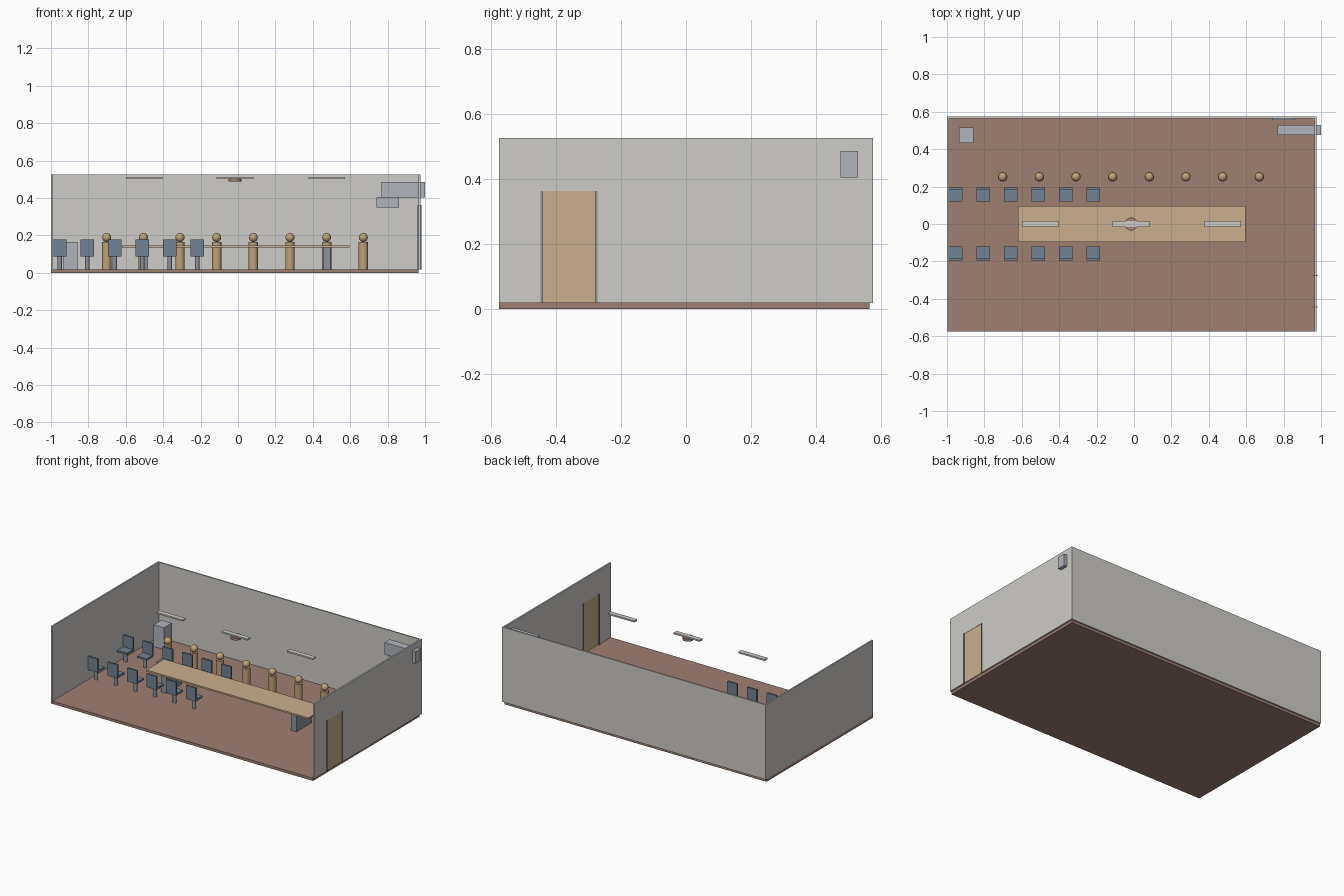
import bpy, math

if "Cube" in bpy.data.objects:
    bpy.data.objects.remove(bpy.data.objects["Cube"])


def material(name, srgb):
    m = bpy.data.materials.new(name)
    lin = [c / 12.92 if c <= 0.04045 else ((c + 0.055) / 1.055) ** 2.4 for c in srgb]
    m.diffuse_color = (*lin, 1)
    m.use_nodes = True
    m.node_tree.nodes["Principled BSDF"].inputs["Base Color"].default_value = m.diffuse_color
    return m


WALL = material("wall_grey", (0.81, 0.80, 0.78))
FLOOR = material("floor_brown", (0.62, 0.50, 0.45))
WOOD = material("light_wood", (0.79, 0.69, 0.56))
TAN = material("figure_tan", (0.75, 0.64, 0.48))
CHAIR = material("chair_blue", (0.45, 0.51, 0.58))
METAL = material("metal_grey", (0.55, 0.58, 0.61))
CABINET = material("cabinet_grey", (0.69, 0.71, 0.74))


def finish(name, mat):
    o = bpy.context.object
    o.name = name
    o.data.materials.append(mat)
    return o


def box(name, mat, x0, x1, y0, y1, z0, z1):
    bpy.ops.mesh.primitive_cube_add(
        size=1, location=((x0 + x1) / 2, (y0 + y1) / 2, (z0 + z1) / 2))
    o = finish(name, mat)
    o.scale = (x1 - x0, y1 - y0, z1 - z0)
    bpy.ops.object.transform_apply(location=False, rotation=False, scale=True)
    return o


def cylinder(name, mat, x, y, z0, z1, r, sides=24):
    bpy.ops.mesh.primitive_cylinder_add(
        vertices=sides, radius=r, depth=z1 - z0, location=(x, y, (z0 + z1) / 2))
    o = finish(name, mat)
    bpy.ops.object.shade_smooth_by_angle(angle=math.radians(40))
    return o


# Floor and walls (front side left open)
F, TOP = 0.018, 0.525
box("floor", FLOOR, -1, 0.965, -0.575, 0.565, 0, F)
box("left_wall", WALL, -1, -0.99, -0.575, 0.565, F, TOP)
box("back_wall", WALL, -1, 0.976, 0.565, 0.575, F, TOP)

# Right wall, split around the doorway
D0, D1, DTOP = -0.444, -0.276, 0.362
box("right_wall_front", WALL, 0.965, 0.976, -0.575, D0, F, TOP)
box("right_wall_back", WALL, 0.965, 0.976, D1, 0.565, F, TOP)
box("right_wall_lintel", WALL, 0.965, 0.976, D0, D1, DTOP, TOP)
box("door", WOOD, 0.967, 0.974, D0, D1, F, DTOP)
for y in (D0, D1):
    box("door_jamb", METAL, 0.959, 0.98, y - 0.003, y + 0.003, F, DTOP)

# Long table on two panel legs
box("table_top", WOOD, -0.62, 0.595, -0.096, 0.096, 0.135, 0.146)
for x in (-0.5, 0.475):
    box("table_leg", METAL, x - 0.02, x + 0.02, -0.08, 0.08, F, 0.135)

# Two rows of pedestal chairs facing the table
for i in range(6):
    x = -0.953 + 0.147 * i
    for s in (-1, 1):
        a, b = sorted((s * 0.12, s * 0.195))
        box("chair_seat", CHAIR, x - 0.037, x + 0.037, a, b, 0.086, 0.098)
        a, b = sorted((s * 0.183, s * 0.195))
        box("chair_back", CHAIR, x - 0.037, x + 0.037, a, b, 0.098, 0.177)
        cylinder("chair_post", METAL, x, s * 0.157, F, 0.086, 0.012, 12)

# Row of standing figures
for i in range(8):
    x = -0.702 + 0.196 * i
    cylinder("figure_body", TAN, x, 0.252, F, 0.166, 0.025)
    bpy.ops.mesh.primitive_uv_sphere_add(
        segments=20, ring_count=12, radius=0.024, location=(x, 0.252, 0.189))
    finish("figure_head", TAN)
    bpy.ops.object.shade_smooth()

# Cabinet, wall air unit and wall plate
box("cabinet", CABINET, -0.936, -0.858, 0.433, 0.516, F, 0.166)
box("air_unit", CABINET, 0.767, 1.0, 0.475, 0.53, 0.404, 0.485)
box("wall_plate", CABINET, 0.74, 0.862, 0.556, 0.565, 0.348, 0.404)

# Ceiling lamps and the round ceiling device
for x in (-0.502, -0.016, 0.475):
    box("ceiling_lamp", WALL, x - 0.098, x + 0.098, -0.016, 0.016, 0.502, 0.512)
cylinder("ceiling_device", FLOOR, -0.015, 0, 0.487, 0.504, 0.035)
